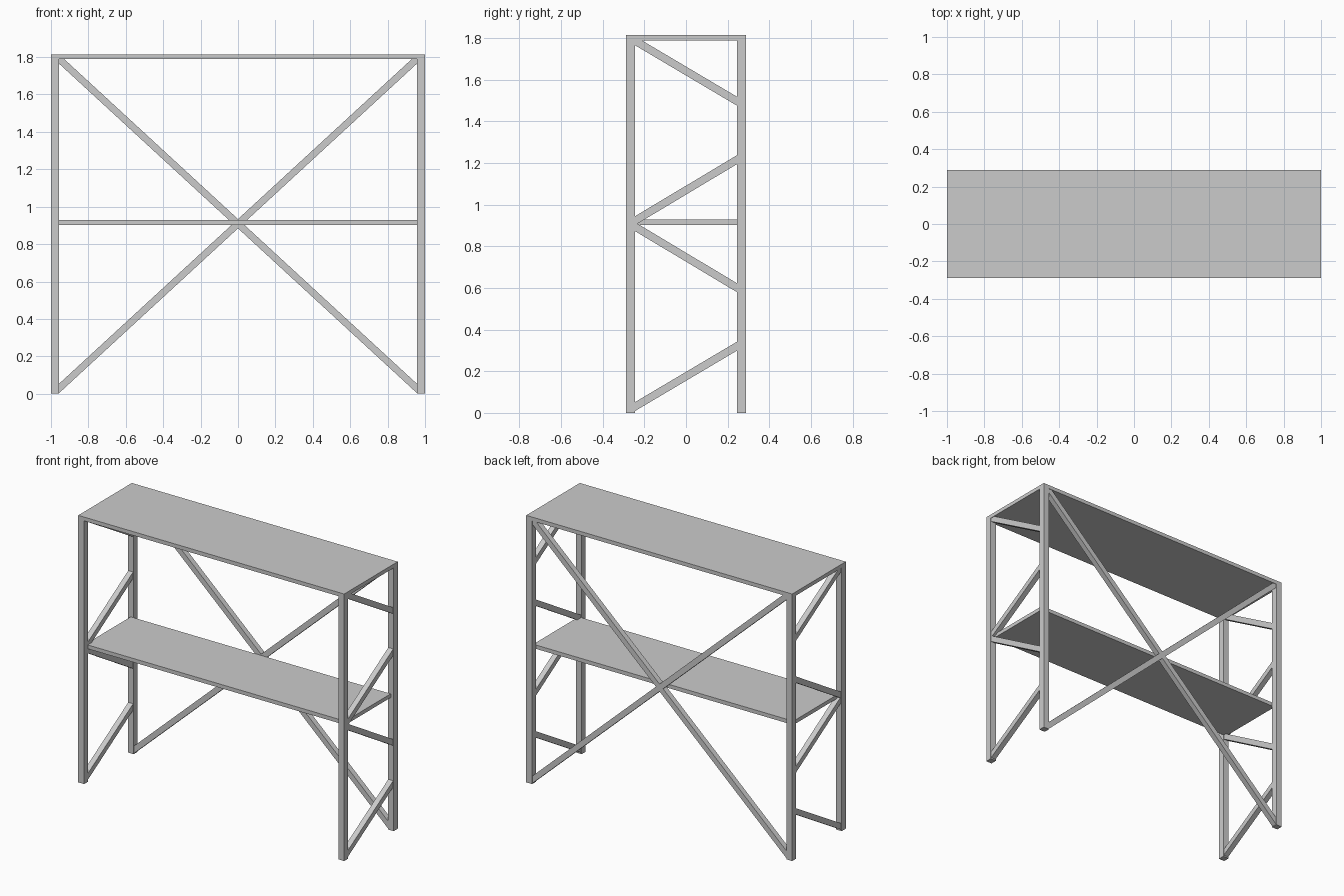
import bpy, bmesh
from mathutils import Vector

if "Cube" in bpy.data.objects:
    bpy.data.objects.remove(bpy.data.objects["Cube"])

HX, HY, TOP = 1.0, 0.288, 1.815     # overall half width, half depth, height
POST = 0.044                        # post section
BAR = 0.037                         # brace section
SLAB = 0.026                        # shelf thickness
IX, IY = HX - POST, HY - POST       # inner faces of the posts
CX, CY = HX - POST / 2, HY - POST / 2
MID = 0.909


def prism(name, profile, depth):
    """Extrude a closed 3D profile along a vector."""
    bm = bmesh.new()
    face = bm.faces.new([bm.verts.new(p) for p in profile])
    ext = bmesh.ops.extrude_face_region(bm, geom=[face])
    verts = [g for g in ext["geom"] if isinstance(g, bmesh.types.BMVert)]
    bmesh.ops.translate(bm, verts=verts, vec=Vector(depth))
    bmesh.ops.recalc_face_normals(bm, faces=bm.faces)
    mesh = bpy.data.meshes.new(name)
    bm.to_mesh(mesh)
    bm.free()
    obj = bpy.data.objects.new(name, mesh)
    bpy.context.collection.objects.link(obj)
    return obj


def box(name, x0, x1, y0, y1, z0, z1):
    return prism(name, [(x0, y0, z0), (x1, y0, z0), (x1, y1, z0), (x0, y1, z0)],
                 (0, 0, z1 - z0))


def side_brace(name, x, z0, z1):
    # Slanted bar between front and back posts, cut flush with them
    h, a = 0.0215, x - BAR / 2
    prism(name, [(a, -IY, z0 - h), (a, IY, z1 - h), (a, IY, z1 + h), (a, -IY, z0 + h)],
          (BAR, 0, 0))


# Shelves
box("top_shelf", -HX, HX, -HY, HY, TOP - SLAB, TOP)
box("middle_shelf", -CX, CX, -IY, IY, 0.902, 0.902 + SLAB)

# Posts and zigzag side braces
for side, sx in (("left", -1), ("right", 1)):
    x = sx * CX
    for end, sy in (("front", -1), ("back", 1)):
        y = sy * CY
        box(f"{end}_{side}_post", x - POST / 2, x + POST / 2,
            y - POST / 2, y + POST / 2, 0, TOP - SLAB)
    for i, (z0, z1) in enumerate(((-0.878, -0.589), (-0.015, -0.307),
                                  (0.015, 0.307), (0.878, 0.589))):
        side_brace(f"{side}_side_brace_{i + 1}", x, MID + z0, MID + z1)

# Crossed braces on the back
for name, s in (("back_brace_rising", 1), ("back_brace_falling", -1)):
    h, y = 0.025, CY - BAR / 2
    za, zb = MID - s * 0.88, MID + s * 0.88
    prism(name, [(-IX, y, za - h), (IX, y, zb - h), (IX, y, zb + h), (-IX, y, za + h)],
          (0, BAR, 0))
